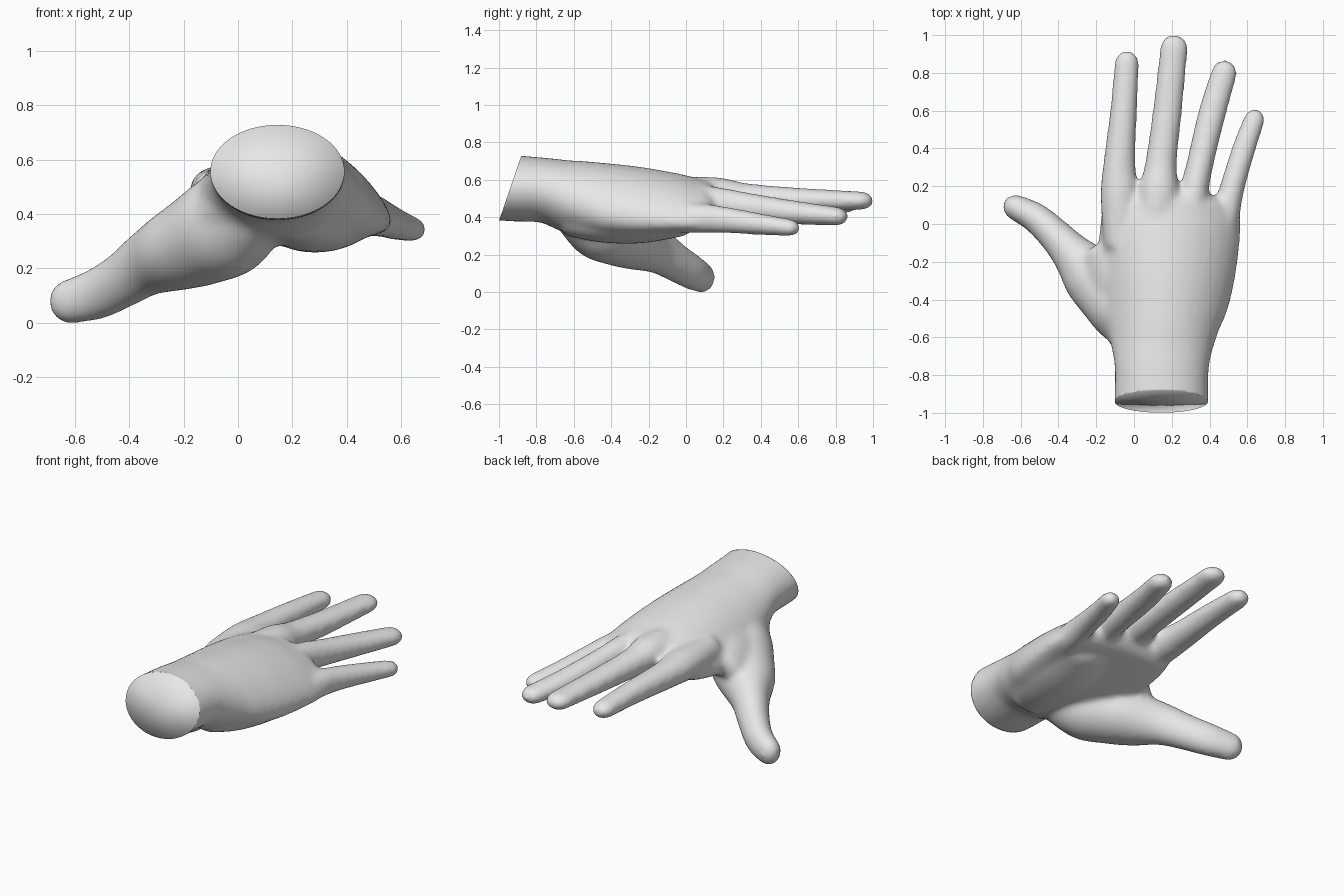
import bpy, bmesh, math
from mathutils import Vector

if "Cube" in bpy.data.objects:
    bpy.data.objects.remove(bpy.data.objects["Cube"])

SIDES = 32
Z = Vector((0, 0, 1))


def spline(stations, steps=6):
    """Catmull-Rom interpolation through station tuples."""
    pts = [stations[0]] + stations + [stations[-1]]
    out = []
    for a, b, c, d in zip(pts, pts[1:], pts[2:], pts[3:]):
        for s in range(steps):
            t = s / steps
            out.append([0.5 * (2 * q + (r - p) * t + (2 * p - 5 * q + 4 * r - u) * t ** 2
                               + (3 * q - p - 3 * r + u) * t ** 3)
                        for p, q, r, u in zip(a, b, c, d)])
    return out + [list(stations[-1])]


def limb(bm, stations, cap):
    """Loft of ellipses (x, y, z, half width, half height, tilt) with a domed end."""
    path = spline(stations)
    pos = [Vector(p[:3]) for p in path]
    rings = []
    for i, p in enumerate(path):
        t = (pos[min(i + 1, len(pos) - 1)] - pos[max(i - 1, 0)]).normalized()
        rings.append((pos[i], t, *p[3:]))
    c, t, w, h, tilt = rings[-1]
    for k in range(1, 6):
        a = k * math.pi / 11
        rings.append((c + t * cap * math.sin(a), t, w * math.cos(a), h * math.cos(a), tilt))
    loops = []
    for c, t, w, h, tilt in rings:
        side = t.cross(Z).normalized()
        up = side.cross(t)
        s2 = side * math.cos(tilt) + up * math.sin(tilt)
        u2 = up * math.cos(tilt) - side * math.sin(tilt)
        loops.append([bm.verts.new(c + s2 * w * math.cos(a) + u2 * h * math.sin(a))
                      for a in (2 * math.pi * j / SIDES for j in range(SIDES))])
    for lo, hi in zip(loops, loops[1:]):
        for j in range(SIDES):
            k = (j + 1) % SIDES
            bm.faces.new((lo[j], lo[k], hi[k], hi[j]))
    bm.faces.new(loops[0][::-1])
    bm.faces.new(loops[-1])


bm = bmesh.new()

# wrist and palm
limb(bm, [(.145, -1.15, .575, .249, .18, 0), (.145, -.94, .556, .249, .178, 0),
          (.147, -.75, .543, .251, .174, 0), (.15, -.6, .508, .285, .197, 0),
          (.155, -.45, .488, .335, .203, 0), (.175, -.25, .482, .363, .188, -.02),
          (.19, -.05, .483, .374, .152, -.04), (.197, .07, .48, .367, .122, -.06)], .12)

# arch the palm so both edges droop below the knuckles
for v in bm.verts:
    s = min(max((v.co.y + .78) / .38, 0), 1)
    v.co.z -= .088 * s * s * (3 - 2 * s) * ((v.co.x - .18) / .37) ** 2

# heel of the hand on the little finger side
limb(bm, [(.22, -.62, .42, .13, .12, 0), (.265, -.45, .383, .17, .118, 0),
          (.30, -.25, .373, .20, .113, .03), (.36, -.05, .388, .17, .095, .03)], .1)

# thumb with its muscle
limb(bm, [(.08, -.62, .46, .13, .13, 0), (-.03, -.47, .368, .185, .19, 0),
          (-.14, -.35, .305, .18, .172, 0), (-.23, -.265, .265, .16, .15, 0),
          (-.33, -.155, .22, .11, .122, 0), (-.42, -.058, .16, .09, .104, 0),
          (-.52, .032, .106, .08, .095, 0), (-.62, .085, .078, .069, .083, 0)], .078)

# web joining the thumb to the index side of the palm
limb(bm, [(.03, -.64, .47, .12, .12, .5), (-.07, -.45, .415, .17, .115, .75),
          (-.14, -.28, .40, .175, .095, .82), (-.175, -.17, .385, .13, .075, .82)], .065)

# index, middle, ring and little finger
fingers = [
    [(-.07, -.12, .48, .09, .09, 0), (-.076, .15, .486, .102, .09, 0),
     (-.077, .32, .485, .086, .078, 0), (-.055, .6, .482, .072, .066, 0),
     (-.038, .85, .472, .067, .052, 0)],
    [(.115, -.12, .52, .09, .09, 0), (.13, .15, .52, .107, .095, 0),
     (.143, .32, .503, .084, .079, 0), (.177, .6, .492, .078, .066, 0),
     (.212, .935, .488, .075, .05, 0)],
    [(.28, -.12, .49, .09, .09, 0), (.315, .15, .475, .078, .088, 0),
     (.35, .32, .455, .072, .078, 0), (.412, .58, .425, .074, .064, 0),
     (.477, .8, .405, .07, .052, 0)],
    [(.45, -.12, .40, .08, .085, 0), (.491, .07, .395, .073, .08, 0),
     (.522, .2, .386, .066, .072, 0), (.582, .4, .362, .063, .058, 0),
     (.634, .545, .345, .058, .048, 0)],
]
for f in fingers:
    limb(bm, f, .07)

mesh = bpy.data.meshes.new("hand")
bmesh.ops.recalc_face_normals(bm, faces=bm.faces)
bm.to_mesh(mesh)
bm.free()
hand = bpy.data.objects.new("hand", mesh)
bpy.context.collection.objects.link(hand)

# blend the parts into one skin
remesh = hand.modifiers.new("blend", 'REMESH')
remesh.mode = 'VOXEL'
remesh.voxel_size = .014
smooth = hand.modifiers.new("soften", 'SMOOTH')
smooth.factor = .5
smooth.iterations = 20
skin = bpy.data.meshes.new_from_object(hand.evaluated_get(bpy.context.evaluated_depsgraph_get()))
hand.modifiers.clear()
hand.data = skin

# slanted flat cut at the wrist
bm = bmesh.new()
bm.from_mesh(skin)
cut = bmesh.ops.bisect_plane(bm, geom=bm.verts[:] + bm.edges[:] + bm.faces[:],
                             plane_co=(0, -1, .38), plane_no=(0, -.35, .12), clear_outer=True)
rim = [e for e in cut["geom_cut"] if isinstance(e, bmesh.types.BMEdge)]
cap = bmesh.ops.contextual_create(bm, geom=rim)["faces"]
bmesh.ops.poke(bm, faces=cap)
for f in bm.faces:
    f.smooth = True
bm.to_mesh(skin)
bm.free()

grey = bpy.data.materials.new("light_grey")
grey.diffuse_color = (.8, .8, .8, 1)
grey.use_nodes = True
grey.node_tree.nodes["Principled BSDF"].inputs["Base Color"].default_value = grey.diffuse_color
skin.materials.clear()
skin.materials.append(grey)
